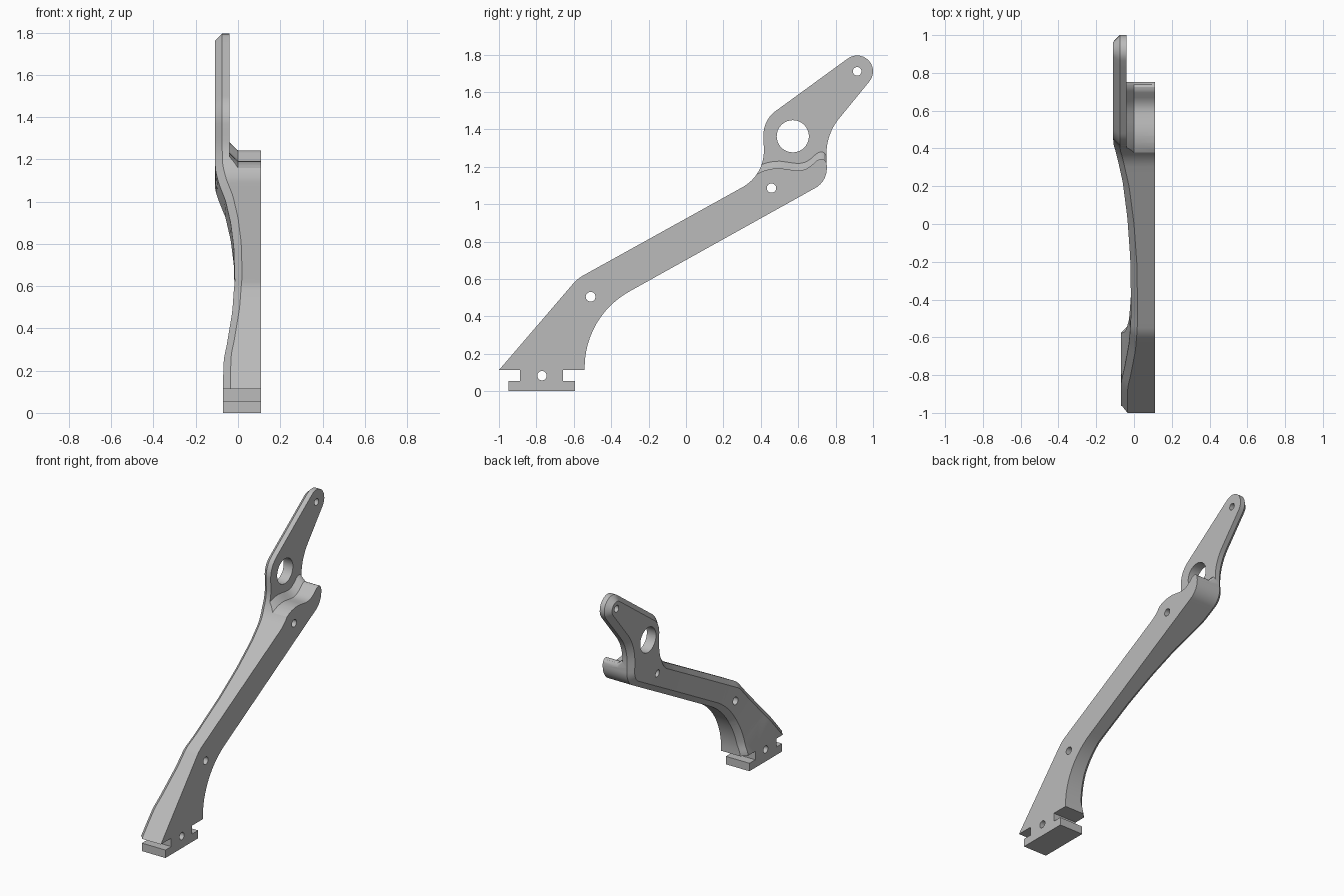
import bpy, bmesh
from math import sin, cos, tan, radians, pi, ceil
from mathutils import Vector as V

cube = bpy.data.objects.get("Cube")
if cube:
    bpy.data.objects.remove(cube)

# Bow of the hollow side: (distance along the arm, x)
BOW = [(-0.4, -0.07), (-0.3, -0.068), (-0.2, -0.052), (0, -0.027), (0.22, -0.015),
       (0.52, -0.02), (0.74, -0.035), (0.94, -0.06), (1.08, -0.09), (1.17, -0.107), (1.25, -0.11)]


def bow(y, z):
    """x of the bowed side surface."""
    s = 0.6 * y + 0.8 * z
    x = BOW[0][1] if s < 0 else BOW[-1][1]
    for (a, p), (b, q) in zip(BOW, BOW[1:]):
        if a <= s <= b:
            x = p + (q - p) * (s - a) / (b - a)
    return min(x, -0.07 + max(0, z - 0.13) * 0.35)


def arc(cy, cz, r, a0, a1, n=14):
    """Corner list along an arc, angles in degrees."""
    angles = [radians(a0 + (a1 - a0) * i / n) for i in range(n + 1)]
    return [(cy + r * cos(a), cz + r * sin(a), 0) for a in angles]


def rounded(corners, n=12, step=0.04):
    """Closed, evenly divided outline from (y, z, radius) corners."""
    out = []
    for i, (y, z, r) in enumerate(corners):
        p = V((y, z))
        if not r:
            out.append(p)
            continue
        u = (V(corners[i - 1][:2]) - p).normalized()
        w = (V(corners[(i + 1) % len(corners)][:2]) - p).normalized()
        half = u.angle(w) / 2
        c = p + (u + w).normalized() * (r / sin(half))
        a, b = p + u * (r / tan(half)) - c, p + w * (r / tan(half)) - c
        sweep = pi - 2 * half
        for k in range(n + 1):
            t = k / n
            out.append(c + (a * sin((1 - t) * sweep) + b * sin(t * sweep)) / sin(sweep))
    fine = []
    for p, q in zip(out, out[1:] + out[:1]):
        k = ceil((q - p).length / step)
        fine += [p.lerp(q, j / k) for j in range(k)]
    return fine


def inset(outline, d, keep_below=-1):
    """Move every edge inward by d, except the edges at the foot."""
    n, out = len(outline), []

    def edge(i):
        a, b = outline[i % n], outline[(i + 1) % n]
        e = (b - a).normalized()
        return V((-e.y, e.x)), 0 if max(a.y, b.y) < keep_below else d
    for i, p in enumerate(outline):
        (n1, d1), (n2, d2) = edge(i - 1), edge(i)
        det = n1.x * n2.y - n1.y * n2.x
        if abs(det) < 0.01:
            out.append(p + n1 * d1)
        else:
            out.append(p + V((d1 * n2.y - d2 * n1.y, n1.x * d2 - n2.x * d1)) / det)
    return out


def loft(name, sections):
    """Solid through matching outlines, given as (x, outline, follows the bow)."""
    bm = bmesh.new()
    rings = [[bm.verts.new((x, p.x, p.y)) for p in ol] for x, ol, _ in sections]
    n = len(rings[0])
    for r0, r1 in zip(rings, rings[1:]):
        for i in range(n):
            bm.faces.new((r0[i], r0[(i + 1) % n], r1[(i + 1) % n], r1[i]))
    caps = [bm.faces.new(rings[0][::-1]), bm.faces.new(rings[-1])]
    bm.normal_update()
    bmesh.ops.triangulate(bm, faces=caps)
    for ring, (_, _, bowed) in zip(rings, sections):
        for v in ring:
            v.co.x += bow(v.co.y, v.co.z) if bowed else 0
    bm.normal_update()
    if bm.calc_volume(signed=True) < 0:
        bmesh.ops.reverse_faces(bm, faces=bm.faces[:])
    me = bpy.data.meshes.new(name)
    bm.to_mesh(me)
    bm.free()
    ob = bpy.data.objects.new(name, me)
    bpy.context.collection.objects.link(ob)
    return ob


# Side outline: slotted foot, arm, upper plate with rounded tip
outline = rounded(
    [(-0.95, 0, 0), (-0.593, 0, 0), (-0.593, 0.055, 0), (-0.657, 0.055, 0), (-0.657, 0.113, 0),
     (-0.542, 0.113, 0), (-0.542, 0.4, 0.465), (0.755, 1.122, 0.12), (0.748, 1.372, 0.3)]
    + arc(0.915, 1.71, 0.085, -39.4, 126)
    + [(0.412, 1.449, 0.157), (0.42, 1.156, 0.22), (-0.58, 0.602, 0.2),
       (-1, 0.113, 0), (-0.887, 0.113, 0), (-0.887, 0.055, 0), (-0.95, 0.055, 0)])
CHAMFER = 0.035
bracket = loft("bracket_arm", [(0.11, outline, False), (CHAMFER, outline, True),
                               (0, inset(outline, CHAMFER, 0.12), True)])

# Wavy shoulder that steps the thick arm down to the thin plate
wave = [V(p) for p in [
    (0.3, 1.12), (0.37, 1.155), (0.4, 1.172), (0.43, 1.183), (0.465, 1.19), (0.5, 1.192), (0.54, 1.187),
    (0.58, 1.181), (0.61, 1.18), (0.64, 1.187), (0.67, 1.206), (0.695, 1.23), (0.71, 1.239),
    (0.725, 1.242), (0.738, 1.238), (0.749, 1.225), (0.757, 1.2), (0.8, 1.1),
    (1.2, 1.1), (1.2, 2), (0.2, 2), (0.2, 1.12)]]
raised = [p + V((0, 0.038)) for p in wave]
cutters = [loft("shoulder_cutter", [(0.3, wave, False), (0, wave, False), (-0.04, raised, False)])]

# Shallow tapered pocket on the bowed side
pocket = rounded([(-0.8, 0.27, 0.03), (-0.69, 0.3, 0.1)] + arc(-0.065, 0.115, 0.525, 166, 119.5)
                 + [(0.39, 0.975, 0.03), (0.36, 1.066, 0.03), (-0.57, 0.548, 0.15)])
cutters.append(loft("pocket_cutter", [(-0.03, inset(pocket, -0.01), True),
                                      (0.03, inset(pocket, 0.01), True)]))

# Through holes
for y, z, r in [(-0.77, 0.083, 0.025), (-0.51, 0.505, 0.026), (0.457, 1.086, 0.025),
                (0.571, 1.363, 0.086), (0.915, 1.71, 0.023)]:
    ring = [V(p[:2]) for p in arc(y, z, r, 0, 360, 40)[:-1]]
    cutters.append(loft("hole_cutter", [(-0.4, ring, False), (0.4, ring, False)]))

bpy.context.view_layer.objects.active = bracket
for c in cutters:
    c.hide_render = True
    m = bracket.modifiers.new("cut", 'BOOLEAN')
    m.operation, m.solver, m.object = 'DIFFERENCE', 'EXACT', c
    bpy.ops.object.modifier_apply(modifier=m.name)
    bpy.data.objects.remove(c)

# Colour and shading
mat = bpy.data.materials.new("plain grey")
mat.use_nodes = True
grey = (0.5, 0.5, 0.5, 1)
mat.diffuse_color = grey
mat.node_tree.nodes["Principled BSDF"].inputs["Base Color"].default_value = grey
bracket.data.materials.clear()
bracket.data.materials.append(mat)
for o in bpy.context.selected_objects:
    o.select_set(False)
bracket.select_set(True)
bpy.ops.object.shade_smooth_by_angle(angle=radians(25))
